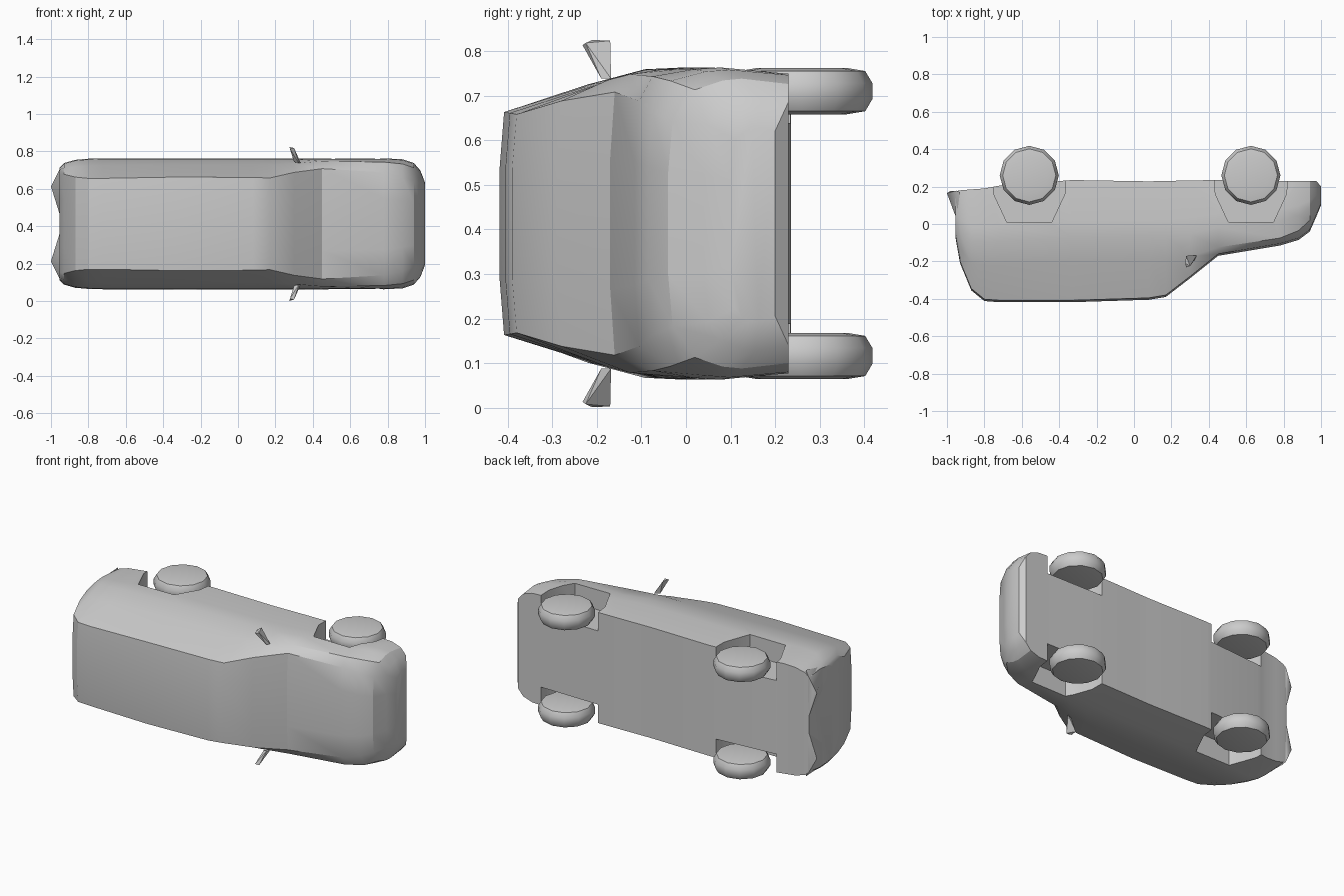
import bpy, bmesh, math
from mathutils import Matrix

if "Cube" in bpy.data.objects:
    bpy.data.objects.remove(bpy.data.objects["Cube"])

MID = 0.413  # centre plane of the car, which lies on its side (roof towards -y, nose towards +x)


def make(name, verts, faces, angle=None):
    me = bpy.data.meshes.new(name)
    me.from_pydata(verts, [], faces)
    bm = bmesh.new()
    bm.from_mesh(me)
    bmesh.ops.recalc_face_normals(bm, faces=bm.faces)
    bm.to_mesh(me)
    bm.free()
    ob = bpy.data.objects.new(name, me)
    bpy.context.collection.objects.link(ob)
    if angle:
        smooth(ob, angle)
    return ob


def smooth(ob, angle):
    bpy.ops.object.select_all(action='DESELECT')
    ob.select_set(True)
    bpy.context.view_layer.objects.active = ob
    bpy.ops.object.shade_smooth_by_angle(angle=math.radians(angle))


def loft(name, rings, angle=None):
    n = len(rings[0])
    verts = [p for r in rings for p in r]
    faces = [(i * n + j, i * n + (j + 1) % n, (i + 1) * n + (j + 1) % n, (i + 1) * n + j)
             for i in range(len(rings) - 1) for j in range(n)]
    faces += [tuple(range(n)), tuple(range((len(rings) - 1) * n, len(rings) * n))]
    return make(name, verts, faces, angle)


def hull(name, points, angle=None):
    ob = make(name, points, [])
    bm = bmesh.new()
    for p in points:
        bm.verts.new(p)
    bmesh.ops.convex_hull(bm, input=bm.verts)
    bmesh.ops.recalc_face_normals(bm, faces=bm.faces)
    bm.to_mesh(ob.data)
    bm.free()
    if angle:
        smooth(ob, angle)
    return ob


# Body cross-sections: x, sill y, side half-width, belt y, belt half-width, top y, top half-width
SECTIONS = [
    (-0.955, 0.175, 0.30, -0.03, 0.29, -0.06, 0.26),
    (-0.93, 0.18, 0.325, -0.13, 0.30, -0.20, 0.265),
    (-0.87, 0.185, 0.342, -0.21, 0.305, -0.345, 0.25),
    (-0.80, 0.19, 0.348, -0.22, 0.31, -0.402, 0.243),
    (-0.72, 0.205, 0.35, -0.22, 0.312, -0.408, 0.243),
    (-0.33, 0.235, 0.35, -0.20, 0.315, -0.408, 0.25),
    (0.08, 0.228, 0.35, -0.19, 0.315, -0.395, 0.248),
    (0.17, 0.23, 0.35, -0.185, 0.316, -0.380, 0.245),
    (0.30, 0.233, 0.35, -0.175, 0.322, -0.28, 0.275),
    (0.45, 0.235, 0.35, -0.125, 0.335, -0.160, 0.295),
    (0.78, 0.23, 0.35, -0.075, 0.33, -0.105, 0.275),
    (0.88, 0.23, 0.345, -0.035, 0.32, -0.075, 0.25),
    (0.94, 0.23, 0.325, 0.02, 0.30, -0.03, 0.23),
    (0.975, 0.23, 0.285, 0.08, 0.26, 0.05, 0.22),
    (1.0, 0.20, 0.22, 0.125, 0.21, 0.11, 0.19),
]
rings = []
for x, yb, w, y3, w3, yt, wt in SECTIONS:
    half = [(yb, w - 0.012), ((yb + y3) * 0.5, w), (y3 * 0.7 + yb * 0.3, w - 0.004),
            (y3, w3), (yt, wt), (yt - 0.01, wt * 0.5)]
    ring = [(x, y, MID + v) for y, v in half] + [(x, y, MID - v) for y, v in reversed(half)]
    rings.append(ring)
body = loft("body", rings)

# Wheel wells, cut from the body
WHEELS = [(-0.56, "rear"), (0.625, "front")]
ARCH = [(-0.2, 0.3), (-0.19, 0.16), (-0.12, 0.01), (0.12, 0.01), (0.19, 0.16), (0.2, 0.3)]
for cx, label in WHEELS:
    for side in (-1, 1):
        cut = loft("wheel_well_cutter",
                   [[(cx + x, y, MID + side * d) for x, y in ARCH] for d in (0.225, 0.5)])
        mod = body.modifiers.new("well", 'BOOLEAN')
        mod.operation = 'DIFFERENCE'
        mod.solver = 'EXACT'
        mod.object = cut
        bpy.context.view_layer.objects.active = body
        bpy.ops.object.modifier_apply(modifier=mod.name)
        bpy.data.objects.remove(cut)
smooth(body, 28)

# Wheels: rounded discs, lathed about the axle
TYRE = [(0.10, -0.052), (0.142, -0.045), (0.158, -0.018), (0.158, 0.018), (0.142, 0.045), (0.10, 0.052)]
for cx, label in WHEELS:
    for side, sname in ((-1, "left"), (1, "right")):
        loft(f"{label}_wheel_{sname}",
             [[(cx + r * math.cos(a * math.tau / 12), 0.26 + r * math.sin(a * math.tau / 12),
                MID + side * 0.297 + d) for a in range(12)] for r, d in TYRE], 40)

for side, sname in ((-1, "left"), (1, "right")):
    # Door mirrors: thin tapered blades
    hull(f"door_mirror_{sname}",
         [(x, y, MID + side * v) for x, y, v in
          [(0.335, -0.168, 0.325), (0.325, -0.19, 0.325), (0.30, -0.18, 0.33),
           (0.278, -0.232, 0.40), (0.30, -0.225, 0.405), (0.278, -0.17, 0.41),
           (0.30, -0.172, 0.365), (0.275, -0.21, 0.412)]], 30)
    # Rear bumper corners
    hull(f"rear_bumper_{sname}",
         [(x, y, MID + side * v) for x, y, v in
          [(-0.95, 0.03, 0.30), (-0.95, 0.03, 0.16), (-1.0, 0.165, 0.20), (-0.95, 0.175, 0.04),
           (-0.95, 0.178, 0.30), (-0.93, 0.17, 0.325), (-0.985, 0.175, 0.21)]], 40)
